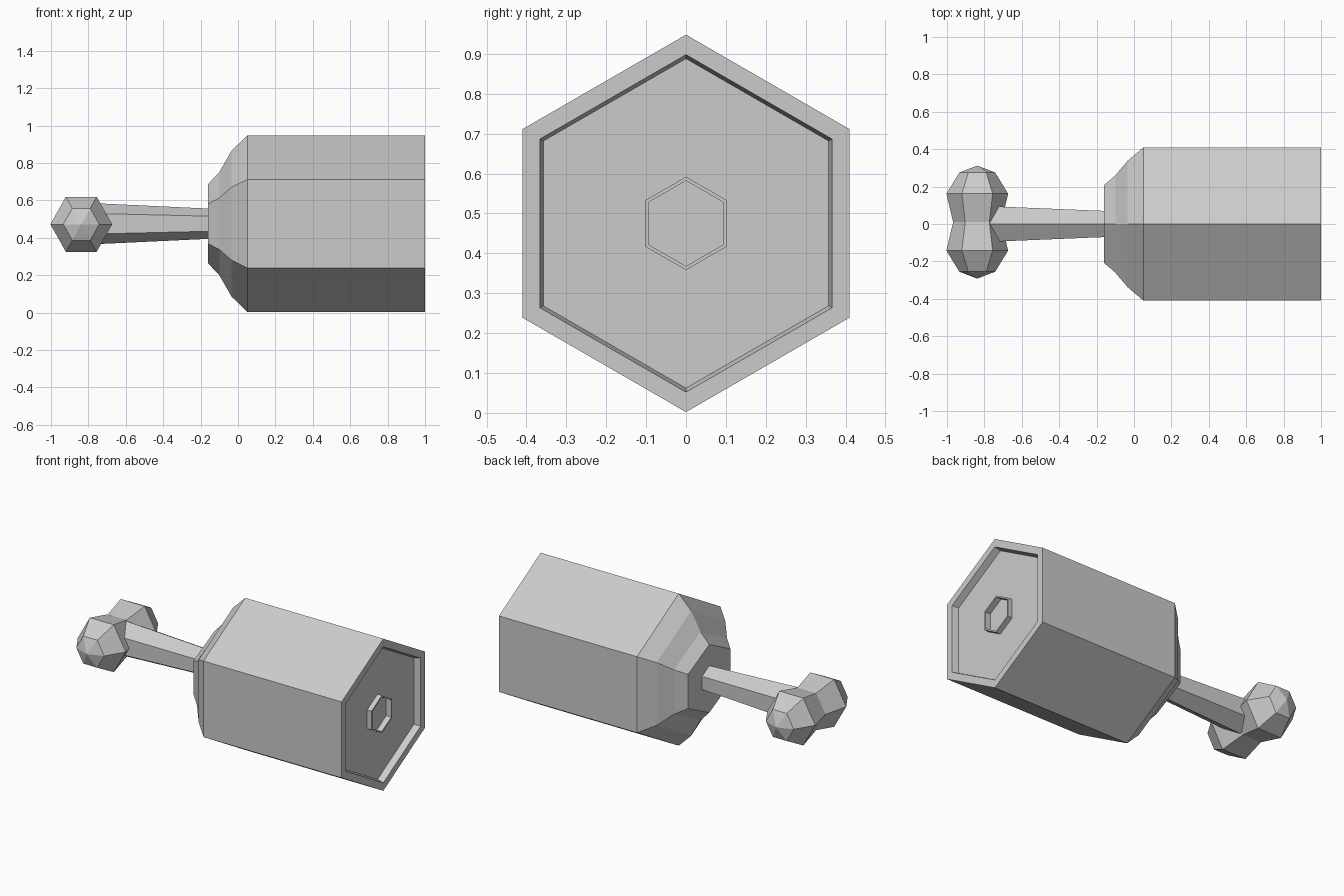
import bpy, bmesh
from math import cos, sin, pi

if "Cube" in bpy.data.objects:
    bpy.data.objects.remove(bpy.data.objects["Cube"])


def hex_loft(name, rings, to_world, start_angle):
    """Skin hexagonal rings (position, radius u, radius v); radius 0 makes a tip."""
    bm = bmesh.new()
    loops = []
    for t, ru, rv in rings:
        if ru == 0:
            loops.append([bm.verts.new(to_world(t, 0, 0))])
        else:
            loops.append([bm.verts.new(to_world(t, ru * cos(start_angle + k * pi / 3),
                                                rv * sin(start_angle + k * pi / 3)))
                          for k in range(6)])
    for a, b in zip(loops, loops[1:]):
        for k in range(6):
            n = (k + 1) % 6
            if len(a) == 1:
                bm.faces.new((a[0], b[n], b[k]))
            elif len(b) == 1:
                bm.faces.new((a[k], a[n], b[0]))
            else:
                bm.faces.new((a[k], a[n], b[n], b[k]))
    for end in (loops[0], loops[-1]):
        if len(end) == 6:
            bm.faces.new(end)
    bmesh.ops.recalc_face_normals(bm, faces=bm.faces)
    mesh = bpy.data.meshes.new(name)
    bm.to_mesh(mesh)
    bm.free()
    obj = bpy.data.objects.new(name, mesh)
    bpy.context.collection.objects.link(obj)
    return obj


def along_x(t, u, v):
    return (t, u, 0.475 + v)


def along_y(t, u, v):
    return (-0.838 + u, 0.01 + t, 0.472 + v)


def even(pairs):
    return [(t, r, r) for t, r in pairs]


# Body: tapered shoulder, long barrel, recessed front and small raised socket
shoulder = [(-0.16, 0.24, 0.212), (-0.10, 0.30, 0.275), (-0.035, 0.389, 0.389)]
barrel = even([(0.05, 0.473), (1.0, 0.473), (1.0, 0.423), (0.96, 0.413),
               (0.96, 0.117), (0.99, 0.117), (0.99, 0.107), (0.955, 0.107)])
hex_loft("body", shoulder + barrel, along_x, pi / 6)

# Stem: flares towards the knobs
hex_loft("stem", even([(-0.88, 0.115), (-0.16, 0.081), (-0.14, 0.08)]), along_x, pi / 6)

# Double knob: two faceted balls joined at a waist
half = [(0.152, 0.165), (0.265, 0.096), (0.302, 0)]
profile = [(-t, r) for t, r in reversed(half)] + [(0, 0.129)] + half
hex_loft("double_knob", [(t, r, r * 1.03) for t, r in profile], along_y, 0)
